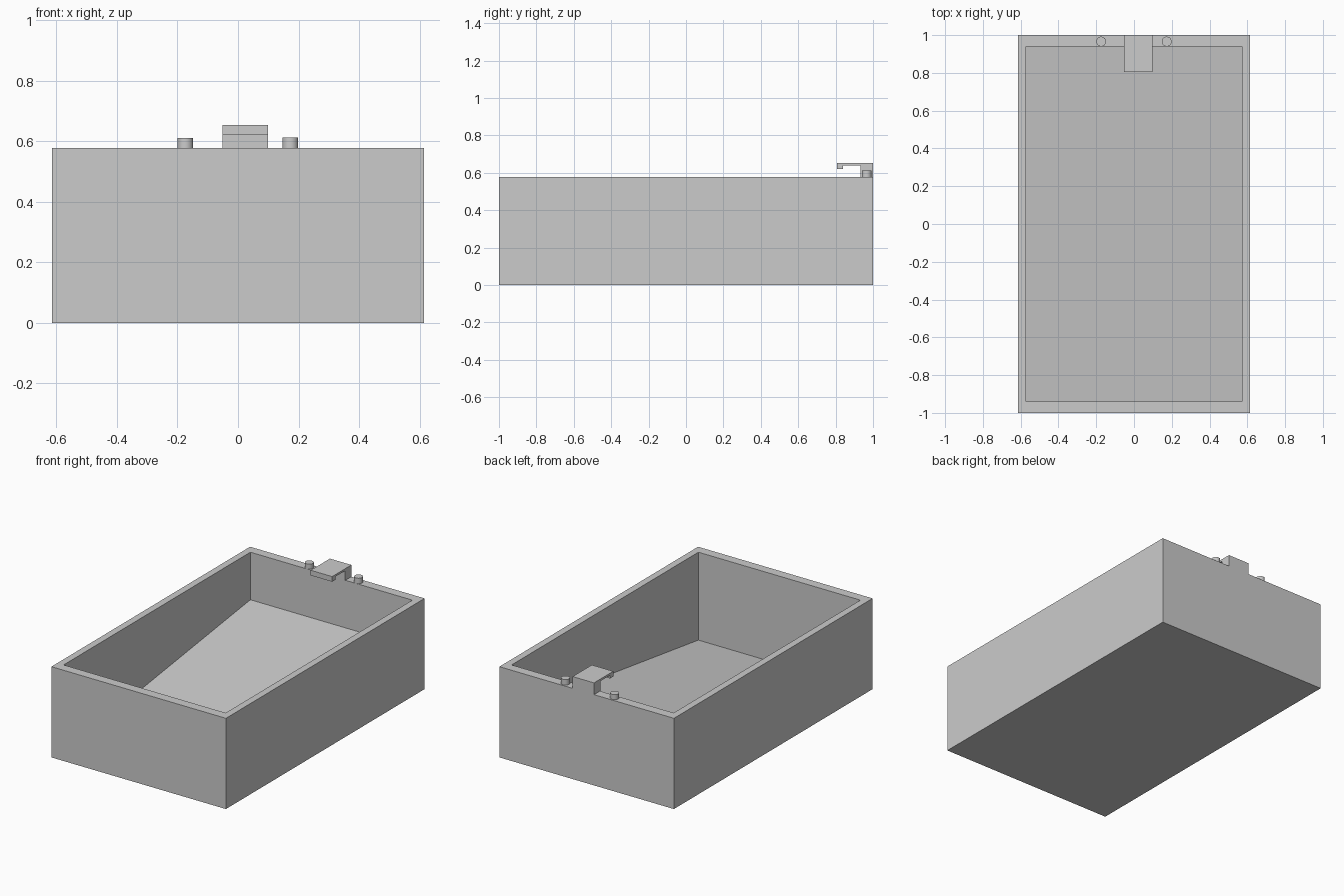
import bpy, bmesh

if "Cube" in bpy.data.objects:
    bpy.data.objects.remove(bpy.data.objects["Cube"])

grey = bpy.data.materials.new("plain grey")
grey.diffuse_color = (0.6, 0.6, 0.6, 1)
grey.use_nodes = True
grey.node_tree.nodes["Principled BSDF"].inputs["Base Color"].default_value = grey.diffuse_color

RIM = 0.578


def make(name, bm):
    bmesh.ops.recalc_face_normals(bm, faces=bm.faces[:])
    me = bpy.data.meshes.new(name)
    bm.to_mesh(me)
    bm.free()
    me.materials.append(grey)
    ob = bpy.data.objects.new(name, me)
    bpy.context.collection.objects.link(ob)
    return ob


# Basin: block with an inset top pushed down to a sloping floor
bm = bmesh.new()
bmesh.ops.create_cube(bm, size=1)
for v in bm.verts:
    v.co = (v.co.x * 1.23, v.co.y * 2, (v.co.z + 0.5) * RIM)
bm.normal_update()
top = max(bm.faces, key=lambda f: f.calc_center_median().z)
bmesh.ops.inset_region(bm, faces=[top], thickness=0.045)
for v in top.verts:                       # end walls are thicker than the sides
    v.co.x = 0.571 if v.co.x > 0 else -0.571
    v.co.y = 0.94 if v.co.y > 0 else -0.94
floor = bmesh.ops.extrude_discrete_faces(bm, faces=[top])["faces"][0]
for v in floor.verts:
    v.co.z = 0.275 if v.co.y > 0 else 0.018
make("basin", bm)

# Spout: hooked side profile (y, z) extruded across x
profile = [(1.0, RIM), (1.0, 0.653), (0.806, 0.653), (0.806, 0.62),
           (0.84, 0.62), (0.84, 0.64), (0.934, 0.64), (0.934, RIM)]
bm = bmesh.new()
face = bm.faces.new([bm.verts.new((-0.052, y, z)) for y, z in profile])
ext = bmesh.ops.extrude_face_region(bm, geom=[face])["geom"]
bmesh.ops.translate(bm, vec=(0.151, 0, 0),
                    verts=[g for g in ext if isinstance(g, bmesh.types.BMVert)])
make("spout", bm)

# Tap knobs: short round pegs either side of the spout
for side, x, h in (("left", -0.174, 0.032), ("right", 0.173, 0.035)):
    bm = bmesh.new()
    bmesh.ops.create_cone(bm, cap_ends=True, segments=32, radius1=0.026,
                          radius2=0.026, depth=h)
    bmesh.ops.translate(bm, vec=(x, 0.966, RIM + h / 2), verts=bm.verts[:])
    ob = make(side + "_knob", bm)
    bpy.ops.object.select_all(action='DESELECT')
    ob.select_set(True)
    bpy.context.view_layer.objects.active = ob
    bpy.ops.object.shade_smooth_by_angle()
